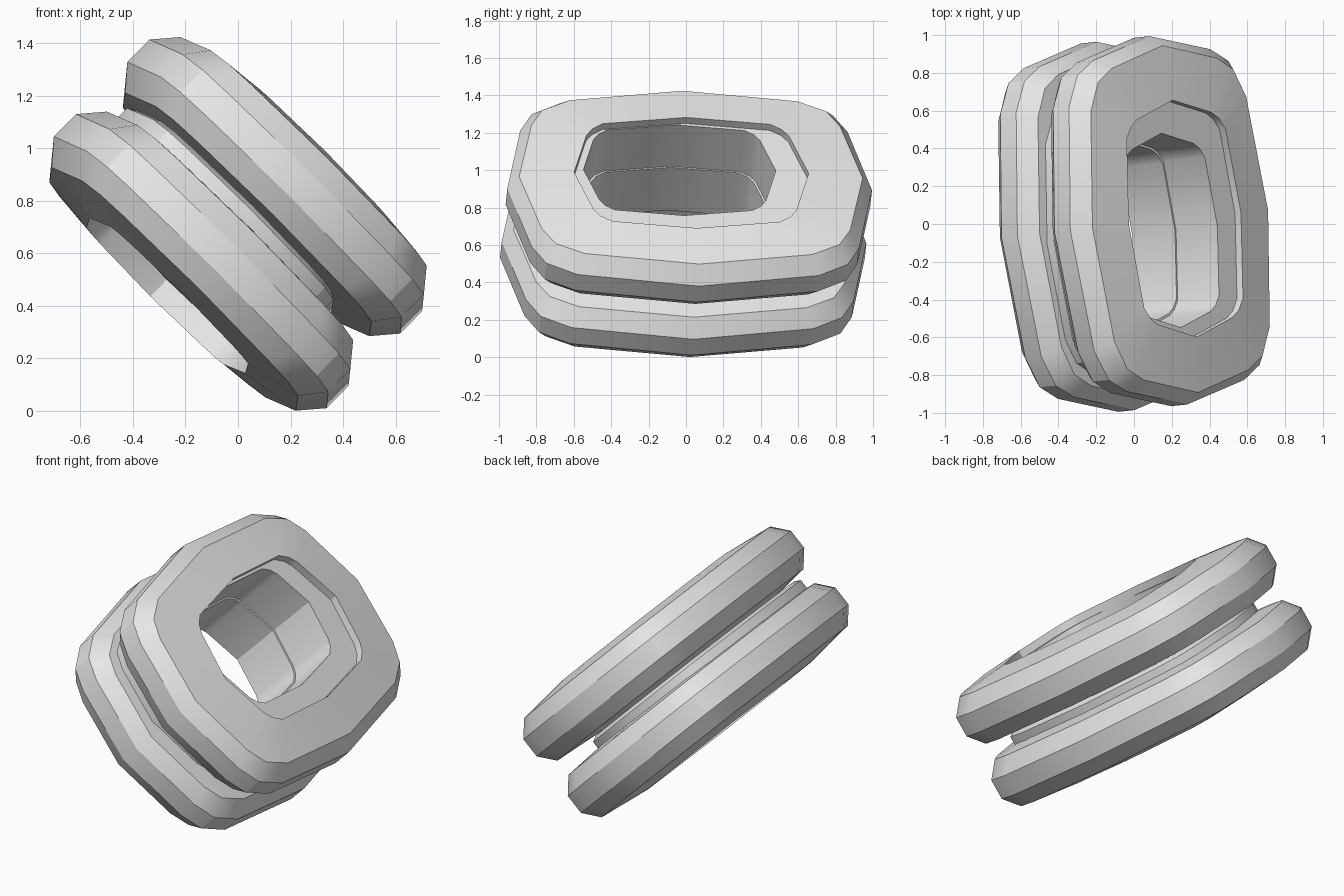
import bpy, bmesh, math
from mathutils import Matrix, Vector

cube = bpy.data.objects.get("Cube")
if cube:
    bpy.data.objects.remove(cube, do_unlink=True)

grey = bpy.data.materials.new("light_grey")
grey.use_nodes = True
grey.diffuse_color = (0.8, 0.8, 0.8, 1)
grey.node_tree.nodes["Principled BSDF"].inputs["Base Color"].default_value = (0.8, 0.8, 0.8, 1)

# Tilted frame: axis through the rings, then a small twist about it
axis = Vector((0.70, 0.075, 0.71)).normalized()
across = Vector((0.712, 0, -0.702))
across = (across - axis * across.dot(axis)).normalized()
along = axis.cross(across).normalized()
twist = math.radians(4)
U = along * math.cos(twist) - across * math.sin(twist)
V = along * math.sin(twist) + across * math.cos(twist)
FRAME = Matrix((U, V, axis)).transposed()
CENTRE = Vector((0, 0, 0.7125))


def outline(quarter):
    """Turn a quarter outline into a closed loop of sixteen points."""
    mirrored = [(-u, v) for u, v in reversed(quarter)][1:]
    half = (quarter + mirrored)[:-1]
    return half + [(-u, -v) for u, v in half]


def resized(loop, su, sv, du=0, dv=0):
    """Scale a loop, then shift it in its plane."""
    return [(u * su + du, v * sv + dv) for u, v in loop]


RIM = outline([(.98, 0), (.88, .44), (.81, .565), (.65, .65), (0, .735)])
FACE = resized(RIM, .942, .895)
HOLE = outline([(.63, 0), (.545, .28), (.51, .33), (.45, .37), (0, .42)])
# The bore and the collar sit off the centre of the rings
SHIFT = (-.055, -.065)


def ring(name, section):
    """Join a closed series of (loop, height) stations into a solid ring."""
    bm = bmesh.new()
    loops = [[bm.verts.new(FRAME @ Vector((u, v, h)) + CENTRE) for u, v in loop]
             for loop, h in section]
    for i, low in enumerate(loops):
        high = loops[(i + 1) % len(loops)]
        for j in range(len(low)):
            k = (j + 1) % len(low)
            bm.faces.new((low[j], low[k], high[k], high[j]))
    bmesh.ops.recalc_face_normals(bm, faces=bm.faces)
    mesh = bpy.data.meshes.new(name)
    bm.to_mesh(mesh)
    bm.free()
    mesh.materials.append(grey)
    ob = bpy.data.objects.new(name, mesh)
    bpy.context.collection.objects.link(ob)
    bpy.ops.object.select_all(action='DESELECT')
    ob.select_set(True)
    bpy.context.view_layer.objects.active = ob
    bpy.ops.object.shade_smooth_by_angle(angle=math.radians(30))


# Two bevelled rings, each with a recess in its outward face
for name, side, bore, ledge in (("upper_ring", 1, .82, .14), ("lower_ring", -1, .8, .095)):
    tube = resized(HOLE, bore, bore, *SHIFT)
    section = [(tube, ledge), (HOLE, ledge), (HOLE, .185), (FACE, .15),
               (RIM, .06), (RIM, -.06), (FACE, -.15), (tube, -.185)]
    ring(name, [(loop, side * (0.2 + h)) for loop, h in section])

# Spacer collar in the groove between the rings
collar = resized(RIM, .8, .75, *SHIFT)
lip = resized(RIM, .77, .71, *SHIFT)
core = resized(HOLE, .8, .8, *SHIFT)
ring("spacer_collar", [(core, -.08), (collar, -.08), (collar, .01), (lip, .028), (core, .028)])
